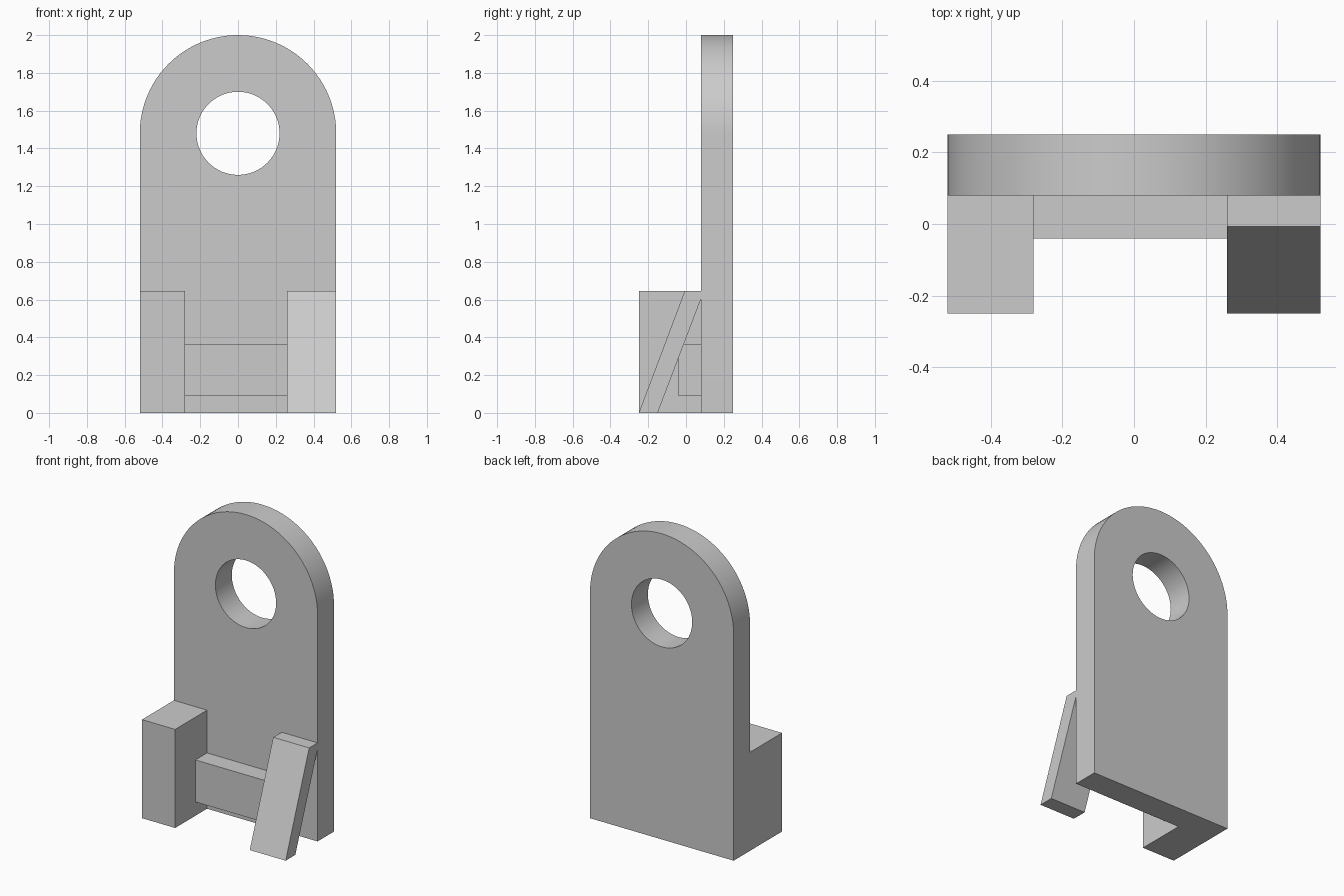
import bpy, bmesh
from math import sin, cos, pi, radians

cube = bpy.data.objects.get("Cube")
if cube:
    bpy.data.objects.remove(cube, do_unlink=True)

# Single grey finish
GREY = (0.6, 0.6, 0.6, 1.0)
grey = bpy.data.materials.new("plain grey")
grey.use_nodes = True
grey.diffuse_color = GREY
grey.node_tree.nodes["Principled BSDF"].inputs["Base Color"].default_value = GREY


def finish(name, bm, smooth=False):
    bmesh.ops.recalc_face_normals(bm, faces=bm.faces)
    mesh = bpy.data.meshes.new(name)
    bm.to_mesh(mesh)
    bm.free()
    mesh.materials.append(grey)
    obj = bpy.data.objects.new(name, mesh)
    bpy.context.collection.objects.link(obj)
    if smooth:
        bpy.ops.object.select_all(action='DESELECT')
        obj.select_set(True)
        bpy.context.view_layer.objects.active = obj
        bpy.ops.object.shade_smooth_by_angle(angle=radians(30))
    return obj


def extrude_faces(bm, vec):
    geom = bmesh.ops.extrude_face_region(bm, geom=bm.faces[:])["geom"]
    moved = [g for g in geom if isinstance(g, bmesh.types.BMVert)]
    bmesh.ops.translate(bm, verts=moved, vec=vec)


def side_prism(name, profile, x0, x1):
    """Extrude a (y, z) profile across x."""
    bm = bmesh.new()
    bm.faces.new([bm.verts.new((x0, y, z)) for y, z in profile])
    extrude_faces(bm, (x1 - x0, 0, 0))
    return finish(name, bm)


def rectangle(y0, y1, z0, z1):
    return [(y0, z0), (y1, z0), (y1, z1), (y0, z1)]


HALF, EYE_Z, EYE_R = 0.52, 1.48, 0.22
FRONT, BACK = 0.08, 0.25


def arc(radius, start, end, steps):
    angles = [start + (end - start) * i / steps for i in range(steps + 1)]
    return [(radius * cos(a), EYE_Z + radius * sin(a)) for a in angles]


# Upright plate: round-topped outline with a round eye
bm = bmesh.new()
outline = [(-HALF, 0), (HALF, 0)] + arc(HALF, 0, pi, 48)
eye = arc(EYE_R, 0, 2 * pi, 64)[:-1]
edges = []
for loop in (outline, eye):
    verts = [bm.verts.new((x, FRONT, z)) for x, z in loop]
    edges += [bm.edges.new((v, verts[i - 1])) for i, v in enumerate(verts)]
bmesh.ops.triangle_fill(bm, edges=edges, use_beauty=True)
extrude_faces(bm, (0, BACK - FRONT, 0))
finish("upright_plate", bm, smooth=True)

# Solid block, cross bar and leaning strut on the front of the plate
side_prism("right_block", rectangle(-0.25, FRONT, 0, 0.645), -HALF, -0.28)
side_prism("cross_bar", rectangle(-0.04, FRONT, 0.09, 0.365), -0.28, 0.26)
strut = [(-0.25, 0), (-0.15, 0), (FRONT, 0.605), (FRONT, 0.645), (-0.007, 0.645)]
side_prism("left_strut", strut, 0.26, HALF)
